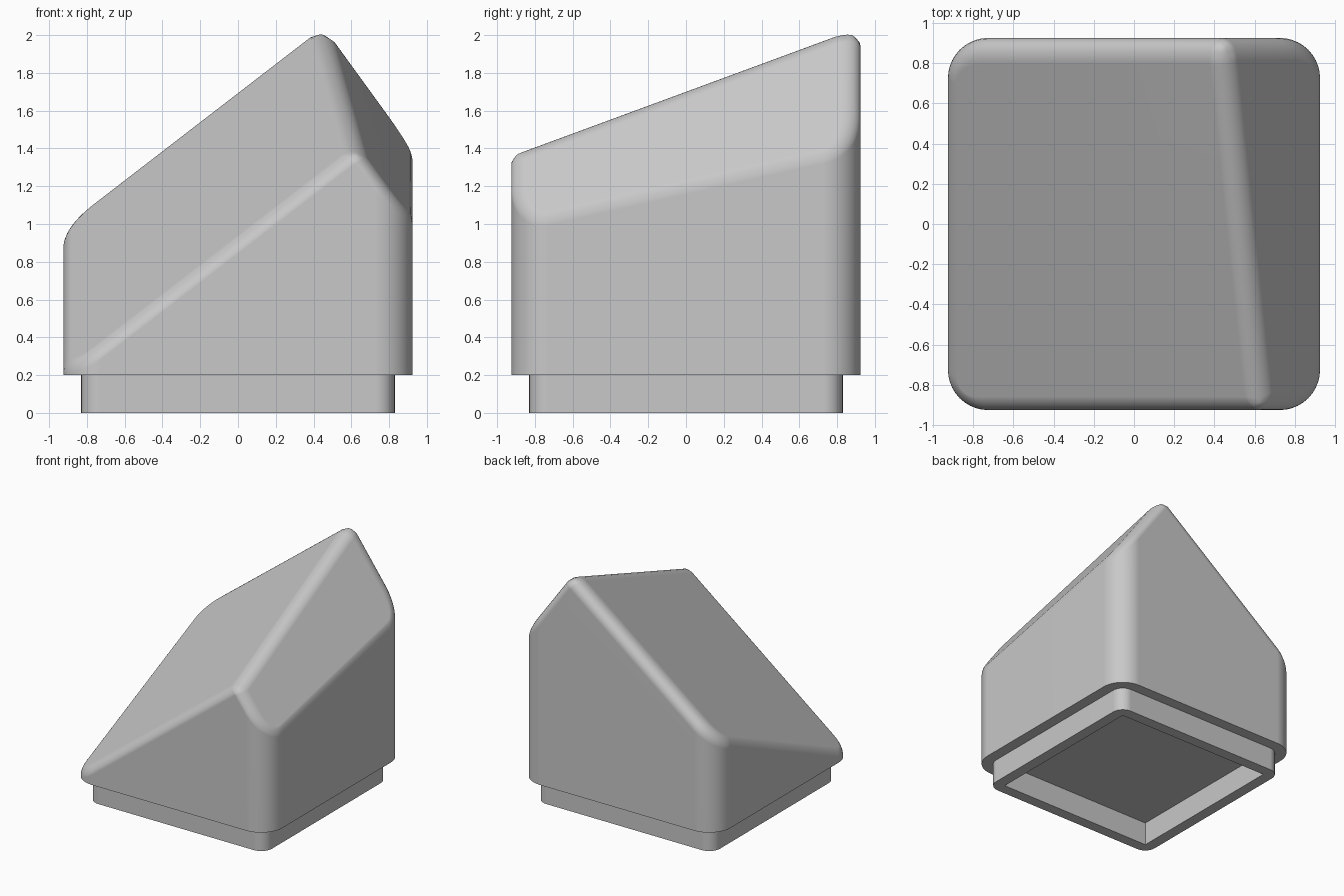
import bpy, bmesh, math
from mathutils import Vector

if "Cube" in bpy.data.objects:
    bpy.data.objects.remove(bpy.data.objects["Cube"])

BASE_Z = 0.2      # underside of the body
ROUND = 0.1       # radius of the rounded top edges
BEVEL = 0.15      # widest bevel, scaled per edge below

grey = bpy.data.materials.new("light grey")
grey.diffuse_color = (0.58, 0.58, 0.58, 1)
grey.use_nodes = True
grey.node_tree.nodes["Principled BSDF"].inputs["Base Color"].default_value = grey.diffuse_color


def rounded_square(half, radius, z, steps=10):
    """Counter-clockwise outline; radius 0 stacks the points in the corners."""
    pts = []
    for k, (sx, sy) in enumerate([(1, 1), (-1, 1), (-1, -1), (1, -1)]):
        for i in range(steps + 1):
            a = math.pi / 2 * (k + i / steps)
            pts.append((sx * (half - radius) + radius * math.cos(a),
                        sy * (half - radius) + radius * math.sin(a), z))
    return pts


def skin(bm, rings):
    """Join successive outlines (top to bottom) with quads."""
    loops = [[bm.verts.new(p) for p in ring] for ring in rings]
    for a, b in zip(loops, loops[1:]):
        n = len(a)
        for i in range(n):
            j = (i + 1) % n
            bm.faces.new((a[i], b[i], b[j], a[j]))
    return loops


def finish(bm, name):
    for f in bm.faces:
        f.smooth = True
    mesh = bpy.data.meshes.new(name)
    bm.to_mesh(mesh)
    bm.free()
    mesh.materials.append(grey)
    obj = bpy.data.objects.new(name, mesh)
    bpy.context.collection.objects.link(obj)
    return obj


def slice_top(bm, height, slope_x, slope_y):
    """Cut away everything above z = height + slope_x*x + slope_y*y."""
    cut = bmesh.ops.bisect_plane(
        bm, geom=bm.verts[:] + bm.edges[:] + bm.faces[:], dist=1e-5,
        plane_co=(0, 0, height),
        plane_no=Vector((-slope_x, -slope_y, 1)).normalized(),
        clear_outer=True)
    edges = [e for e in cut["geom_cut"]
             if isinstance(e, bmesh.types.BMEdge) and e.is_boundary]
    bmesh.ops.contextual_create(bm, geom=edges)


# Body: rounded column sliced by two sloping roof planes
bm = bmesh.new()
top, bottom = skin(bm, [rounded_square(0.925, 0.2, 3),
                        rounded_square(0.925, 0.2, BASE_Z)])
bm.faces.new(top)
bm.faces.new(bottom[::-1])
slice_top(bm, 1.327, 0.771, 0.449)
slice_top(bm, 2.484, -1.38, 0.225)
bmesh.ops.recalc_face_normals(bm, faces=bm.faces[:])
bm.normal_update()

# Weight the roof edges so that every bevel has the same radius
weight = bm.edges.layers.float.new("bevel_weight_edge")
for e in bm.edges:
    normals = [f.normal.z for f in e.link_faces]
    if any(0.2 < z < 0.95 for z in normals):
        e[weight] = min(1, ROUND * math.tan(e.calc_face_angle() / 2) / BEVEL)
    elif min(normals) < -0.9:
        e.smooth = False
body = finish(bm, "body")
bevel = body.modifiers.new("rounded edges", 'BEVEL')
bevel.limit_method = 'WEIGHT'
bevel.width = BEVEL
bevel.segments = 6
bevel.use_clamp_overlap = False
normals = body.modifiers.new("flat face shading", 'WEIGHTED_NORMAL')
normals.keep_sharp = True

# Base plug: narrower hollow rim under the body
bm = bmesh.new()
skin(bm, [rounded_square(0.83, 0.1, BASE_Z), rounded_square(0.83, 0.1, 0),
          rounded_square(0.735, 0, 0), rounded_square(0.735, 0, BASE_Z)])
bmesh.ops.remove_doubles(bm, verts=bm.verts[:], dist=1e-5)
bm.normal_update()
for e in bm.edges:
    if len(e.link_faces) == 2 and e.calc_face_angle() > math.radians(30):
        e.smooth = False
plug = finish(bm, "base_plug")
normals = plug.modifiers.new("flat face shading", 'WEIGHTED_NORMAL')
normals.keep_sharp = True
